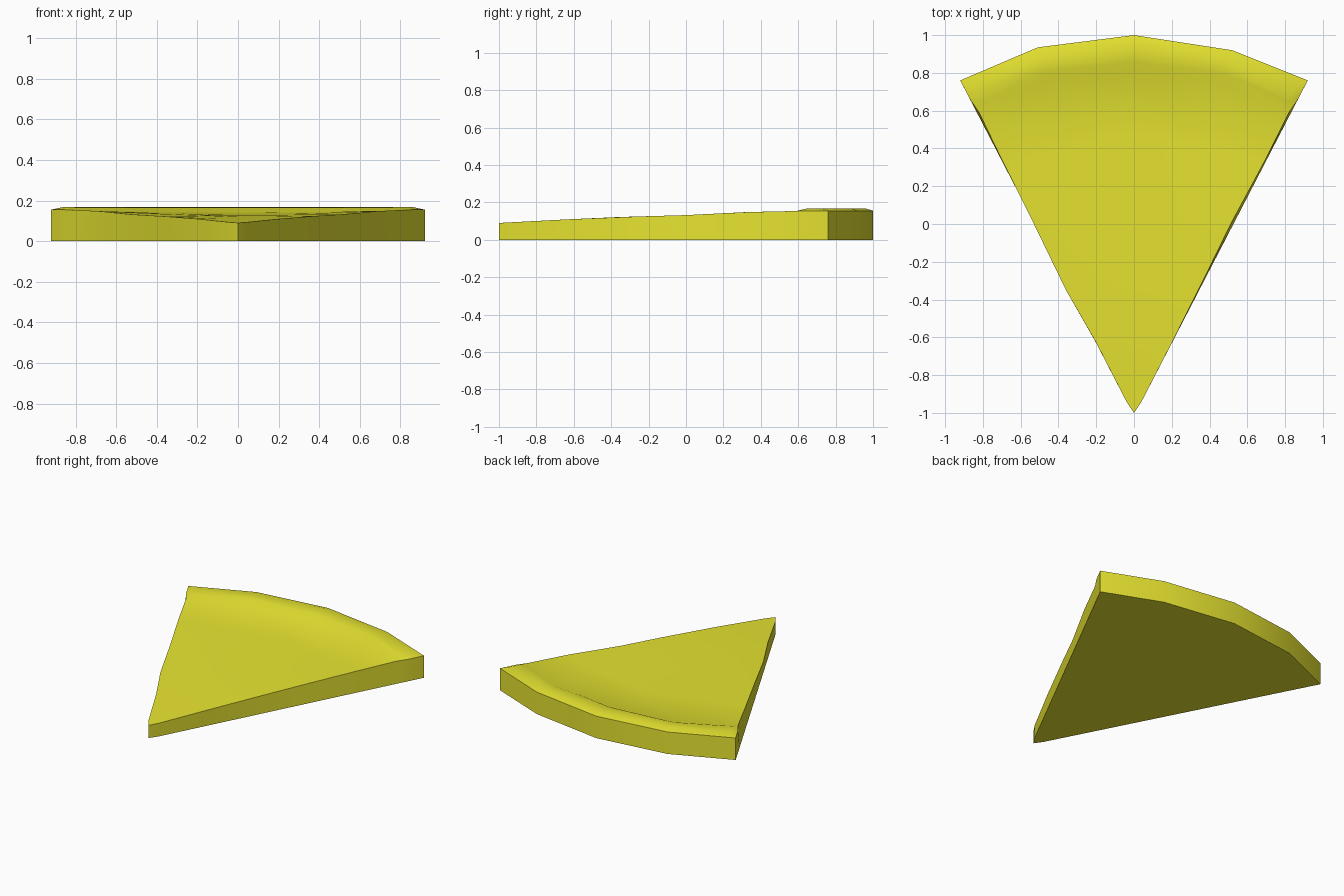
import bpy, bmesh
from math import radians

if "Cube" in bpy.data.objects:
    bpy.data.objects.remove(bpy.data.objects["Cube"])

# Top surface rows from the crust arc to the tip, five points each:
# left, mid-left, centre, mid-right, right
ROWS = [
    [(-.92, .76, .155), (-.51, .935, .155), (0, 1, .155), (.52, .92, .155), (.92, .76, .155)],
    [(-.86, .725, .168), (-.47, .89, .168), (0, .96, .168), (.48, .88, .168), (.86, .725, .168)],
    [(-.82, .645, .167), (-.47, .81, .165), (0, .857, .165), (.47, .80, .165), (.82, .645, .167)],
    [(-.82, .59, .154), (-.46, .76, .146), (0, .813, .143), (.47, .75, .146), (.82, .59, .154)],
    [(-.69, .32, .148), (-.34, .40, .137), (0, .475, .134), (.37, .41, .137), (.69, .33, .148)],
    [(-.53, 0, .132), (-.27, .04, .13), (0, .06, .128), (.27, .03, .13), (.512, 0, .132)],
    [(-.36, -.35, .122), (-.18, -.33, .12), (0, -.32, .12), (.18, -.30, .12), (.38, -.27, .124)],
    [(-.205, -.62, .11), (-.1, -.62, .11), (0, -.62, .11), (.1, -.62, .11), (.205, -.62, .11)],
]

mesh = bpy.data.meshes.new("pizza_slice")
slice_obj = bpy.data.objects.new("pizza_slice", mesh)
bpy.context.collection.objects.link(slice_obj)
bm = bmesh.new()

# Top surface with raised crust
grid = [[bm.verts.new(p) for p in row] for row in ROWS]
for a, b in zip(grid, grid[1:]):
    for i in range(4):
        bm.faces.new((a[i], b[i], b[i + 1], a[i + 1]))

# Pointed tip
tip = [bm.verts.new(p) for p in ((-.04, -.94, .093), (0, -1, .09), (.04, -.94, .093))]
last = grid[-1]
bm.faces.new((last[0], tip[0], last[1]))
bm.faces.new((last[1], tip[0], tip[1], last[2]))
bm.faces.new((last[2], tip[1], tip[2], last[3]))
bm.faces.new((last[3], tip[2], last[4]))

# Rounded crust ends
ends = {}
for col, side in ((0, -1), (4, 1)):
    s = ends[col] = bm.verts.new((side * .868, .66, .155))
    for r in range(3):
        bm.faces.new((grid[r][col], grid[r + 1][col], s))

# Outer walls: sides run straight down to a straight-cut base
left = [ends[0]] + [grid[r][0] for r in range(3, 8)] + [tip[0]]
right = [tip[2]] + [grid[r][4] for r in range(7, 2, -1)] + [ends[4]]
rim = left + [tip[1]] + right + grid[0][::-1]
base = []
for v in rim:
    x, y, _ = v.co
    if v in left or v in right:
        x = (.04 + .88 * (y + .94) / 1.70) * (1 if x > 0 else -1)
    base.append(bm.verts.new((x, y, 0)))
for i in range(len(rim)):
    j = (i + 1) % len(rim)
    bm.faces.new((rim[i], base[i], base[j], rim[j]))

# Flat underside
bm.faces.new(base)

bmesh.ops.recalc_face_normals(bm, faces=bm.faces)
bm.to_mesh(mesh)
bm.free()

# Yellow material and soft shading with sharp edges
mat = bpy.data.materials.new("yellow")
mat.diffuse_color = (.8, .78, .03, 1)
mat.use_nodes = True
mat.node_tree.nodes["Principled BSDF"].inputs["Base Color"].default_value = mat.diffuse_color
mesh.materials.append(mat)
bpy.context.view_layer.objects.active = slice_obj
slice_obj.select_set(True)
bpy.ops.object.shade_smooth_by_angle(angle=radians(30))
